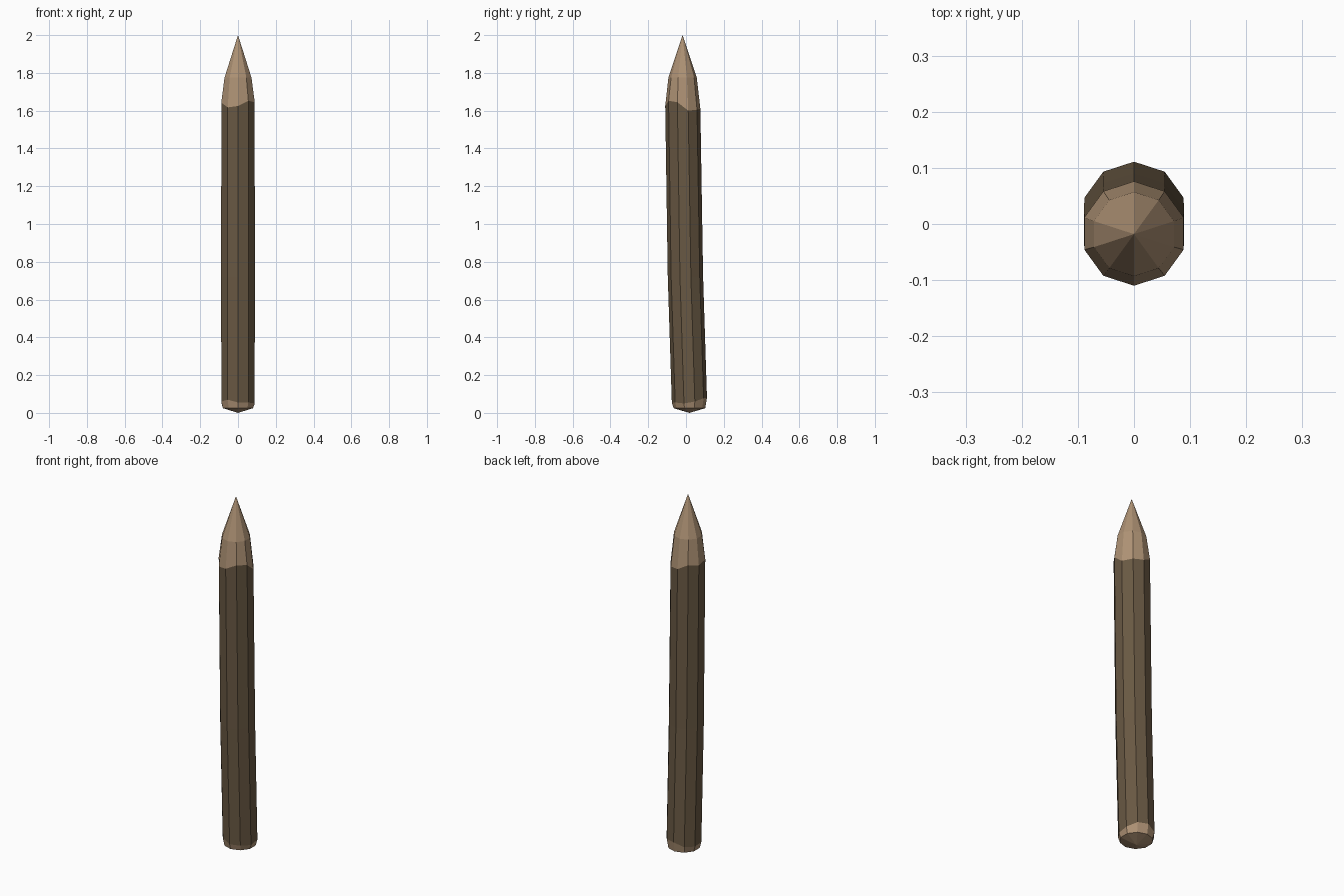
import bpy, bmesh, math

if "Cube" in bpy.data.objects:
    bpy.data.objects.remove(bpy.data.objects["Cube"])

SIDES = 10


def material(name, rgb):
    m = bpy.data.materials.new(name)
    m.diffuse_color = (*rgb, 1)
    m.use_nodes = True
    m.node_tree.nodes["Principled BSDF"].inputs["Base Color"].default_value = m.diffuse_color
    return m


bark = material("dark bark", (0.14, 0.098, 0.056))
wood = material("cut wood", (0.42, 0.285, 0.175))

# Hand-cut edges: height of the bark line per side, starting at the front (-y)
cut_top = [1.625, 1.652, 1.645, 1.60, 1.605, 1.61, 1.64, 1.63, 1.643, 1.617]
cut_low = [0.055, 0.055, 0.05, 0.06, 0.078, 0.08, 0.06, 0.055, 0.06, 0.07]

# Rings from bottom to top: centre y, radius, heights
rings = [
    (0.018, 0.084, [0.025] * SIDES),
    (0.018, 0.093, cut_low),
    (-0.003, 0.0935, [0.72] * SIDES),
    (-0.017, 0.093, cut_top),
    (-0.018, 0.075, [1.775] * SIDES),
]

bm = bmesh.new()
loops = []
for cy, r, heights in rings:
    loop = []
    for i, z in enumerate(heights):
        a = -math.pi / 2 + i * math.tau / SIDES
        loop.append(bm.verts.new((r * math.cos(a), cy + r * math.sin(a), z)))
    loops.append(loop)
foot = bm.verts.new((0, 0.018, 0))
tip = bm.verts.new((0, -0.018, 2))

# Sides: bark between the two cut lines, bare wood outside them
for k in range(len(loops) - 1):
    for i in range(SIDES):
        j = (i + 1) % SIDES
        f = bm.faces.new((loops[k][i], loops[k][j], loops[k + 1][j], loops[k + 1][i]))
        f.material_index = 0 if k in (1, 2) else 1

# Sharpened point and slightly domed foot
for i in range(SIDES):
    j = (i + 1) % SIDES
    bm.faces.new((loops[-1][i], loops[-1][j], tip)).material_index = 1
    bm.faces.new((loops[0][j], loops[0][i], foot)).material_index = 1

bm.normal_update()
mesh = bpy.data.meshes.new("wooden_stake")
bm.to_mesh(mesh)
bm.free()
mesh.materials.append(bark)
mesh.materials.append(wood)
bpy.context.collection.objects.link(bpy.data.objects.new("wooden_stake", mesh))
